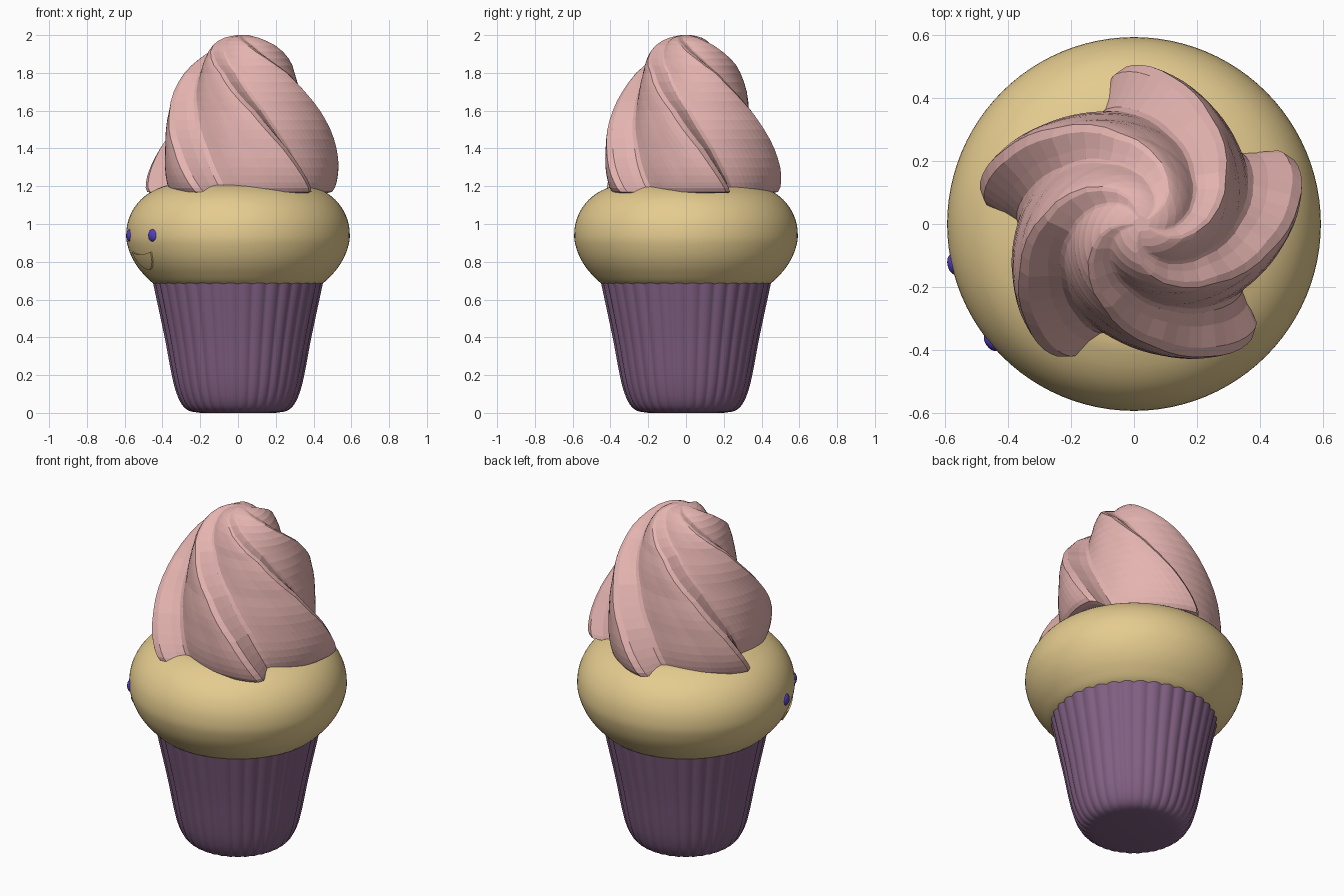
import bpy, bmesh, math
from mathutils import Vector

if "Cube" in bpy.data.objects:
    bpy.data.objects.remove(bpy.data.objects["Cube"])


def material(name, col):
    m = bpy.data.materials.new(name)
    m.diffuse_color = (*col, 1)
    m.use_nodes = True
    m.node_tree.nodes["Principled BSDF"].inputs["Base Color"].default_value = m.diffuse_color
    return m


PURPLE = material("wrapper purple", (0.22, 0.115, 0.225))
TAN = material("cake tan", (0.78, 0.60, 0.275))
PINK = material("frosting pink", (0.78, 0.455, 0.435))
BLUE = material("eye blue", (0.085, 0.05, 0.55))


def interp(table, x):
    """Linear lookup in a list of (x, value) pairs."""
    for (x0, v0), (x1, v1) in zip(table, table[1:]):
        if x <= x1:
            return v0 + (v1 - v0) * max(0, x - x0) / (x1 - x0)
    return table[-1][1]


def smooth_table(pts, n):
    """Resample profile points along a Catmull-Rom curve."""
    p = [Vector(q) for q in pts]
    p = [2 * p[0] - p[1]] + p + [2 * p[-1] - p[-2]]
    out = []
    for i in range(1, len(p) - 2):
        a, b, c, d = p[i - 1:i + 3]
        for k in range(n):
            t = k / n
            out.append(0.5 * (2 * b + (c - a) * t + (2 * a - 5 * b + 4 * c - d) * t * t
                              + (3 * b - a - 3 * c + d) * t ** 3))
    return out + [p[-2]]


def finish(name, bm, mat, angle):
    bmesh.ops.recalc_face_normals(bm, faces=bm.faces)
    me = bpy.data.meshes.new(name)
    bm.to_mesh(me)
    bm.free()
    ob = bpy.data.objects.new(name, me)
    bpy.context.collection.objects.link(ob)
    me.materials.append(mat)
    if angle:
        bpy.ops.object.select_all(action='DESELECT')
        ob.select_set(True)
        bpy.context.view_layer.objects.active = ob
        bpy.ops.object.shade_smooth_by_angle(angle=math.radians(angle))
    return ob


def lathe(name, profile, seg, shape, mat, angle):
    """Closed revolved surface; shape(r, z, theta) gives each point."""
    bm = bmesh.new()
    rows = [[bm.verts.new(shape(r, z, math.tau * j / seg)) for j in range(seg)]
            for r, z in profile]
    for a, b in zip(rows, rows[1:]):
        for j in range(seg):
            k = (j + 1) % seg
            bm.faces.new((a[j], a[k], b[k], b[j]))
    for ring in (rows[0], rows[-1]):
        c = Vector((0, 0, 0))
        for v in ring:
            c += v.co / seg
        c = bm.verts.new(c)
        for j in range(seg):
            bm.faces.new((ring[j], ring[(j + 1) % seg], c))
    return finish(name, bm, mat, angle)


# fluted paper wrapper
RIBS = 36
wrap_prof = smooth_table([(0.20, 0), (0.262, 0.012), (0.302, 0.05), (0.332, 0.12),
                          (0.356, 0.22), (0.39, 0.4), (0.452, 0.69)], 4)


def flute(r, z, t):
    r *= 1 - 0.022 * (1 - abs(math.sin(RIBS / 2 * t)))
    return (r * math.cos(t), r * math.sin(t), z)


lathe("wrapper", wrap_prof, RIBS * 8, flute, PURPLE, 50)

# rounded cake bun
cake_prof = smooth_table([(0.30, 0.665), (0.43, 0.677), (0.505, 0.74), (0.555, 0.81),
                          (0.583, 0.88), (0.592, 0.94), (0.582, 1.015), (0.55, 1.085),
                          (0.5, 1.142), (0.43, 1.185), (0.34, 1.21), (0.1, 1.22)], 4)
lathe("cake", cake_prof, 96,
      lambda r, z, t: (r * math.cos(t), r * math.sin(t), z), TAN, 60)

# twisted five-lobed frosting swirl
frost_prof = smooth_table([(0.46, 1.165), (0.515, 1.17), (0.53, 1.22), (0.525, 1.3),
                           (0.50, 1.4), (0.465, 1.5), (0.42, 1.6), (0.37, 1.7),
                           (0.31, 1.8), (0.25, 1.875), (0.175, 1.945), (0.10, 1.985),
                           (0.03, 2.0)], 2)
TWIST = [(1.17, 0), (1.4, -18), (1.6, -38), (1.8, -66), (1.88, -86), (1.95, -108), (2.0, -135)]
LOBE = [(0, 1), (0.06, 0.96), (0.12, 0.82), (0.18, 0.745), (0.24, 0.735), (0.34, 0.76),
        (0.5, 0.81), (0.7, 0.88), (0.9, 0.965), (1, 1)]


def swirl(r, z, t):
    a = t + math.radians(25 + interp(TWIST, z))
    r *= interp(LOBE, (t / math.tau * 5 + 1e-6) % 1)
    fade = min(1, (2.0 - z) / 0.3)
    return (0.025 + r * math.cos(a), 0.006 * fade + 0.94 * r * math.sin(a), z)


lathe("frosting", frost_prof, 5 * 17, swirl, PINK, None)

# face, turned to the front left
FACE = math.radians(206.2)
radius_at = [(p.y, p.x) for p in cake_prof]

for side, name in ((-1, "eye_left"), (1, "eye_right")):
    t = FACE + side * math.radians(13.6)
    bm = bmesh.new()
    bmesh.ops.create_uvsphere(bm, u_segments=24, v_segments=16, radius=1)
    for v in bm.verts:
        v.co = (v.co.x * 0.019, v.co.y * 0.033, v.co.z * 0.033)
    ob = finish(name, bm, BLUE, 60)
    ob.location = (0.586 * math.cos(t), 0.586 * math.sin(t), 0.94)
    ob.rotation_euler.z = t

# open smiling mouth, a thin half disc following the cake
bm = bmesh.new()
N, M = 20, 6
grids = []
for lift in (-0.01, 0.009):
    grid = []
    for i in range(N + 1):
        u = -1 + 2 * i / N
        col = []
        for j in range(M + 1):
            top = 0.838 + 0.014 * u * u
            z = top - j / M * (0.076 * math.sqrt(max(0, 1 - u * u)) + 0.003)
            r = interp(radius_at, z) + lift
            t = FACE + u * math.radians(11)
            col.append(bm.verts.new((r * math.cos(t), r * math.sin(t), z)))
        grid.append(col)
    grids.append(grid)
    for i in range(N):
        for j in range(M):
            bm.faces.new((grid[i][j], grid[i + 1][j], grid[i + 1][j + 1], grid[i][j + 1]))
rim = ([(i, 0) for i in range(N)] + [(N, j) for j in range(M)]
       + [(i, M) for i in range(N, 0, -1)] + [(0, j) for j in range(M, 0, -1)])
for (a, b), (c, d) in zip(rim, rim[1:] + rim[:1]):
    bm.faces.new((grids[0][a][b], grids[0][c][d], grids[1][c][d], grids[1][a][b]))
finish("mouth", bm, TAN, 35)
